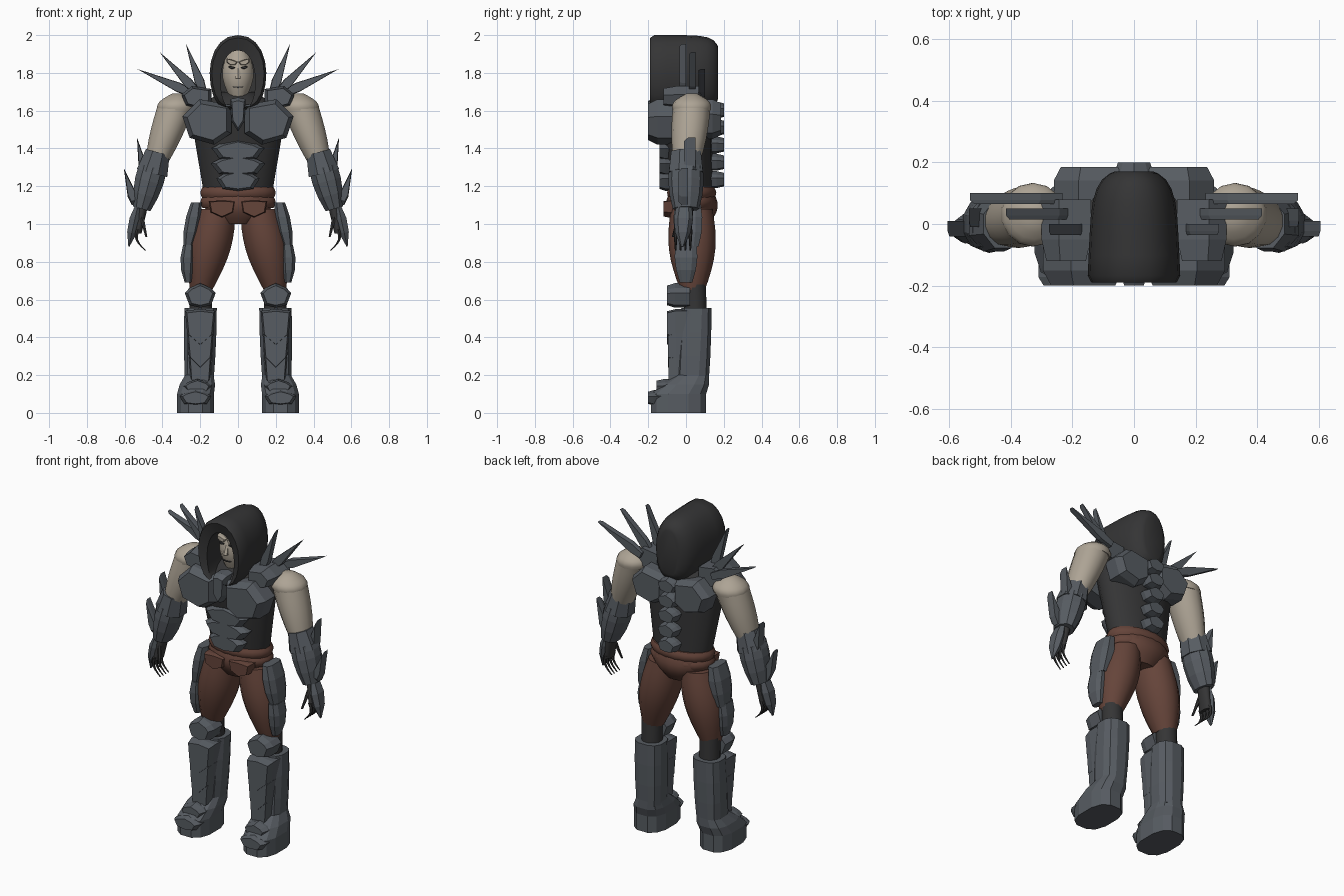
import bpy, bmesh, math
from mathutils import Vector

cube = bpy.data.objects.get("Cube")
if cube:
    bpy.data.objects.remove(cube, do_unlink=True)


def material(name, red, green, blue):
    mat = bpy.data.materials.new(name)
    mat.use_nodes = True
    color = (red, green, blue, 1)
    mat.diffuse_color = color
    mat.node_tree.nodes["Principled BSDF"].inputs["Base Color"].default_value = color
    return mat


ARMOR = material("steel armor", .095, .107, .122)
CLOTH = material("dark cloth", .035, .035, .036)
SKIN = material("pale skin", .42, .37, .3)
BROWN = material("brown leather", .13, .058, .042)


def loft(name, rings, mat, smooth=True, mirror=False):
    """Skin a list of closed point rings and cap both ends."""
    bm = bmesh.new()
    loops = [[bm.verts.new(point) for point in ring] for ring in rings]
    count = len(loops[0])
    for low, high in zip(loops, loops[1:]):
        for i in range(count):
            j = (i + 1) % count
            bm.faces.new((low[i], low[j], high[j], high[i]))
    bm.faces.new(loops[0])
    bm.faces.new(loops[-1])
    bmesh.ops.recalc_face_normals(bm, faces=bm.faces)
    mesh = bpy.data.meshes.new(name)
    bm.to_mesh(mesh)
    bm.free()
    mesh.materials.append(mat)
    part = bpy.data.objects.new(name, mesh)
    bpy.context.collection.objects.link(part)
    if smooth:
        bpy.ops.object.select_all(action='DESELECT')
        part.select_set(True)
        bpy.context.view_layer.objects.active = part
        bpy.ops.object.shade_smooth_by_angle(angle=math.radians(50))
    if mirror:
        part.modifiers.new("mirror", 'MIRROR').use_mirror_merge = False


def limb(name, start, end, start_size, end_size, mat, swell=0, bow=0, sides=14,
         steps=6, smooth=True, mirror=False, level=True, power=1):
    """Tapered oval limb; swell fattens its middle and bow pushes it outward."""
    start, end = Vector(start), Vector(end)
    way = end - start
    across = Vector((1, 0, 0)) if level else Vector((-way.z, 0, way.x)).normalized()
    rings = []
    for step in range(steps + 1):
        t = step / steps
        arch = math.sin(math.pi * t)
        wide, deep = (a + (b - a) * t + swell * arch for a, b in zip(start_size, end_size))
        center = start + way * t + Vector((bow * arch, 0, 0))
        ring = []
        for i in range(sides):
            turn = math.tau * (i + .5) / sides
            c, s = (math.copysign(abs(f) ** power, f) for f in (math.cos(turn), math.sin(turn)))
            ring.append(center + across * wide * c + Vector((0, deep * s, 0)))
        rings.append(ring)
    loft(name, rings, mat, smooth, mirror)


def both(half):
    return half + [(-x, z) for x, z in reversed(half) if x]


# Unit outlines shared by the plates
SHIELD = both([(0, 1), (1, .9), (.85, -.4), (0, -1)])
CHEVRON = both([(0, 1), (.7, .6), (1, .2), (.7, -.8), (0, -1)])
WING = [(-1, .75), (.3, 1), (1, .25), (.7, -.7), (-.3, -1), (-1, -.5)]
SPIKE = both([(0, 1), (1, -.5), (.7, -1)])


def plate(name, center, size, back, front, shape=SHIELD, mat=ARMOR, mirror=False,
          inset=.8, turn=0):
    """Scaled, turned outline from back to front with a chamfered front."""
    rings = []
    for y, scale in ((back, 1), (back + (front - back) * .65, 1), (front, inset)):
        ring = []
        for x, z in shape:
            x, z = x * size[0] * scale, z * size[1] * scale
            ring.append((center[0] + x * math.cos(turn) + z * math.sin(turn), y,
                         center[1] + z * math.cos(turn) - x * math.sin(turn)))
        rings.append(ring)
    loft(name, rings, mat, False, mirror)


# Hood: pointed arch with a deep opening, thick rim and rounded back
def arch(width, height, middle, y, sides=20):
    ring = []
    for i in range(sides):
        c, s = math.sin(math.tau * i / sides), math.cos(math.tau * i / sides)
        x = math.copysign(abs(c) ** (.9 if s > 0 else .6), c)
        ring.append((x * width, y, middle + s * height))
    return ring


layers = [arch(.092, .16, 1.76, y) for y in (0, -.17)] + [arch(.138, .185, 1.8, -.19)]
for k in range(9):
    depth = .98 * math.sin(math.pi / 2 * k / 8)
    shrink = (1 - depth ** 6) ** .35
    wide = .15 * shrink * (1 - .1 * depth)
    layers.append(arch(wide, .2 * shrink ** .5, 1.8, -.168 + .345 * depth))
loft("hood", layers, CLOTH)

# Head and face
limb("head", (0, -.04, 1.67), (0, -.02, 1.94), (.045, .05), (.035, .04), SKIN, swell=.045, steps=8)
limb("neck", (0, 0, 1.58), (0, 0, 1.72), (.06, .06), (.06, .06), SKIN)
limb("nose", (0, -.1, 1.84), (0, -.12, 1.77), (.01, .01), (.018, .02), SKIN, sides=6, smooth=False)
plate("brows", (.035, 1.855), (.03, .015), -.08, -.122, mat=SKIN, mirror=True, turn=-.3)
plate("eyes", (.034, 1.828), (.018, .007), -.11, -.118, mat=CLOTH, mirror=True, turn=-.2)
plate("mouth", (0, 1.725), (.03, .004), -.105, -.114, mat=CLOTH)

# Torso and its armor
limb("torso", (0, .03, 1.14), (0, 0, 1.55), (.18, .11), (.25, .14), CLOTH, sides=18)
limb("upper_torso", (0, 0, 1.55), (0, .01, 1.7), (.25, .14), (.08, .07), CLOTH, swell=.04, sides=18)
plate("chest_plates", (.165, 1.54), (.13, .12), -.06, -.2, WING, mirror=True)
plate("sternum_plate", (0, 1.58), (.04, .09), -.1, -.2)
for i, wide in enumerate((.115, .145, .14)):
    plate(f"belly_plate_{i + 1}", (0, 1.23 + .08 * i), (wide, .055), -.05, -.14, CHEVRON)
plate("back_plates", (.145, 1.555), (.115, .105), .06, .185, WING, mirror=True)
for i in range(5):
    plate(f"spine_plate_{i + 1}", (0, 1.235 + .092 * i), (.065, .045), .09, .2, CHEVRON)

# Shoulder guards with a fan of spikes
plate("shoulder_guards", (.22, 1.67), (.08, .06), .08, -.12, WING, mirror=True)
for i in range(3):
    turn = math.radians(20 + 23 * i)
    reach, y = .28 + .02 * i, .05 * i
    middle = (.18 + .03 * i + math.sin(turn) * reach / 2, 1.69 + math.cos(turn) * reach / 2)
    plate(f"shoulder_spikes_{i + 1}", middle, (.026, reach / 2), y, y - .035, SPIKE,
          mirror=True, inset=.9, turn=turn)

# Arms and bracers
limb("shoulders", (.33, .03, 1.6), (.32, .03, 1.69), (.1, .1), (.03, .03), SKIN, swell=.03, mirror=True)
limb("arms", (.33, .03, 1.62), (.445, 0, 1.28), (.1, .1), (.05, .06), SKIN, swell=.012, mirror=True)
limb("elbow_cuffs", (.425, 0, 1.38), (.455, 0, 1.27), (.07, .085), (.09, .097), ARMOR,
     sides=8, steps=1, smooth=False, mirror=True, level=False)
limb("bracers", (.45, 0, 1.3), (.51, 0, 1.08), (.08, .09), (.05, .07), ARMOR, swell=.012,
     sides=10, steps=3, smooth=False, mirror=True, level=False)
plate("elbow_spikes", (.515, 1.36), (.022, .1), .05, -.01, SPIKE, mirror=True, turn=.2)
plate("wrist_spikes", (.575, 1.2), (.025, .1), .01, -.04, SPIKE, mirror=True, turn=.3)

# Hands with curled fingers and a pointed back guard
limb("hands", (.505, 0, 1.1), (.53, -.015, .95), (.03, .04), (.02, .045), CLOTH, mirror=True)
limb("hand_guards", (.53, -.01, 1.1), (.578, -.02, .88), (.014, .04), (.003, .008), ARMOR,
     swell=.025, sides=6, steps=3, smooth=False, mirror=True, level=False, power=.8)
for i in range(4):
    y = -.055 + .026 * i
    limb(f"fingers_{i + 1}", (.53, y, .97), (.49, y, .86), (.012, .012), (.004, .004), CLOTH,
         bow=.025, sides=6, mirror=True)
limb("thumbs", (.51, -.035, 1.04), (.485, -.07, .93), (.013, .013), (.006, .006), CLOTH,
     sides=6, mirror=True)

# Trousers, belt and front flaps
limb("hips", (0, .03, 1.17), (0, .03, 1), (.185, .115), (.1, .09), BROWN, swell=.035, sides=18)
limb("thighs", (.11, .03, 1.08), (.195, .035, .65), (.1, .11), (.06, .065), BROWN, swell=.035,
     steps=8, mirror=True)
for name, z in (("upper_belt", 1.165), ("lower_belt", 1.115)):
    limb(name, (0, .03, z - .03), (0, .03, z + .03), (.19, .12), (.19, .12), BROWN,
         swell=.012, sides=20, steps=4)
plate("front_flaps", (.085, 1.08), (.07, .045), -.05, -.118, mat=BROWN, mirror=True, inset=.9)

# Thigh and knee armor
limb("upper_thigh_guards", (.22, .01, 1.115), (.265, .01, .88), (.03, .07), (.025, .06), ARMOR,
     swell=.016, sides=8, steps=3, smooth=False, mirror=True, power=.7)
limb("lower_thigh_guards", (.262, 0, .89), (.265, 0, .69), (.03, .06), (.018, .035), ARMOR,
     swell=.014, bow=.006, sides=8, steps=3, smooth=False, mirror=True, power=.7)
limb("lower_knees", (.197, .045, .68), (.197, .05, .53), (.06, .06), (.06, .06), CLOTH, mirror=True)
plate("knee_guards", (.2, .622), (.082, .065), .02, -.1, CHEVRON, mirror=True)

# Boots, shin plates and toe caps
limb("boots", (.205, .035, .17), (.198, .055, .555), (.078, .088), (.088, .082), ARMOR,
     swell=.004, sides=12, steps=3, smooth=False, mirror=True, power=.75)
limb("soles", (.225, -.04, 0), (.225, -.04, .1), (.1, .15), (.1, .15), ARMOR,
     sides=12, steps=1, smooth=False, mirror=True, power=.75)
limb("insteps", (.225, -.04, .1), (.205, .035, .2), (.1, .15), (.077, .09), ARMOR,
     swell=.008, sides=12, steps=2, smooth=False, mirror=True, power=.75)
for i in range(3):
    plate(f"shin_plates_{i + 1}", (.2, .45 - .12 * i), (.08 - .01 * i, .1), .03, -.1 + .004 * i,
          mirror=True, inset=.88)
plate("toe_caps", (.225, .08), (.085, .04), -.12, -.2, CHEVRON, mirror=True)
plate("instep_plates", (.215, .135), (.075, .045), -.03, -.155, CHEVRON, mirror=True)
